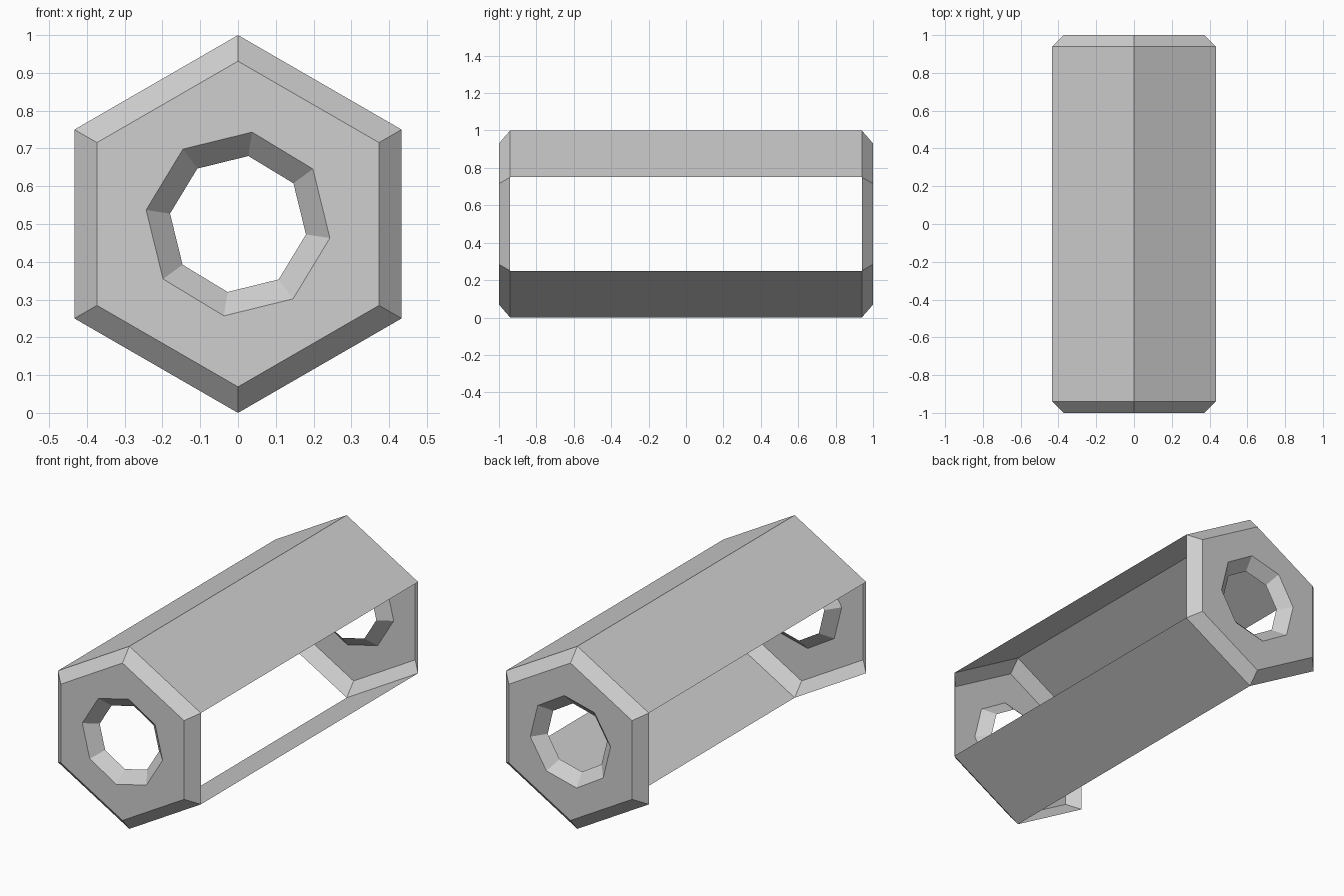
import bpy, bmesh, math

if "Cube" in bpy.data.objects:
    bpy.data.objects.remove(bpy.data.objects["Cube"])

grey = bpy.data.materials.new("light grey")
grey.diffuse_color = (0.62, 0.62, 0.62, 1)
grey.use_nodes = True
grey.node_tree.nodes["Principled BSDF"].inputs["Base Color"].default_value = grey.diffuse_color

MID_Z = 0.5
CHAMFER_Y = 0.94     # where the end chamfers start
HEX_R, CAP_R = 0.5, 0.431
HOLE_R, THROAT_R = 0.246, 0.182


def ring(bm, sides, radius, y, start):
    """Polygon of vertices around the long axis."""
    return [bm.verts.new((radius * math.cos(a), y, MID_Z + radius * math.sin(a)))
            for a in (math.radians(start) + math.tau * i / sides for i in range(sides))]


def bridge(bm, a, b, skip=()):
    n = len(a)
    for i in range(n):
        if i not in skip:
            bm.faces.new((a[i], a[(i + 1) % n], b[(i + 1) % n], b[i]))


def finish(bm, name):
    mesh = bpy.data.meshes.new(name)
    bm.to_mesh(mesh)
    bm.free()
    mesh.materials.append(grey)
    obj = bpy.data.objects.new(name, mesh)
    bpy.context.collection.objects.link(obj)


# Long walls: both roof panels and the lower right panel, other sides open
bm = bmesh.new()
front = ring(bm, 6, HEX_R, -CHAMFER_Y, 30)
back = ring(bm, 6, HEX_R, CHAMFER_Y, 30)
bridge(bm, front, back, skip=(2, 3, 5))
finish(bm, "side_panels")

# End caps: chamfered hexagon with a tapered eight-sided hole
for name, s in (("front_cap", -1), ("back_cap", 1)):
    bm = bmesh.new()
    rim = ring(bm, 6, HEX_R, s * CHAMFER_Y, 30)
    cap = ring(bm, 6, CAP_R, s, 30)
    hole = ring(bm, 8, HOLE_R, s, 36.3)
    throat = ring(bm, 8, THROAT_R, s * CHAMFER_Y, 36.3)
    if s > 0:
        bridge(bm, cap, rim)
        bridge(bm, throat, hole)
    else:
        bridge(bm, rim, cap)
        bridge(bm, hole, throat)
    # flat end plate around the hole
    edges = [bm.edges.get((r[i], r[(i + 1) % len(r)]))
             for r in (cap, hole) for i in range(len(r))]
    bmesh.ops.triangle_fill(bm, edges=edges, use_beauty=True, normal=(0, s, 0))
    bmesh.ops.dissolve_limit(bm, angle_limit=0.01, verts=bm.verts[:], edges=bm.edges[:])
    bmesh.ops.recalc_face_normals(bm, faces=bm.faces[:])
    if sum(f.normal.y * s for f in bm.faces if abs(f.normal.y) > 0.99) < 0:
        bmesh.ops.reverse_faces(bm, faces=bm.faces[:])
    finish(bm, name)
